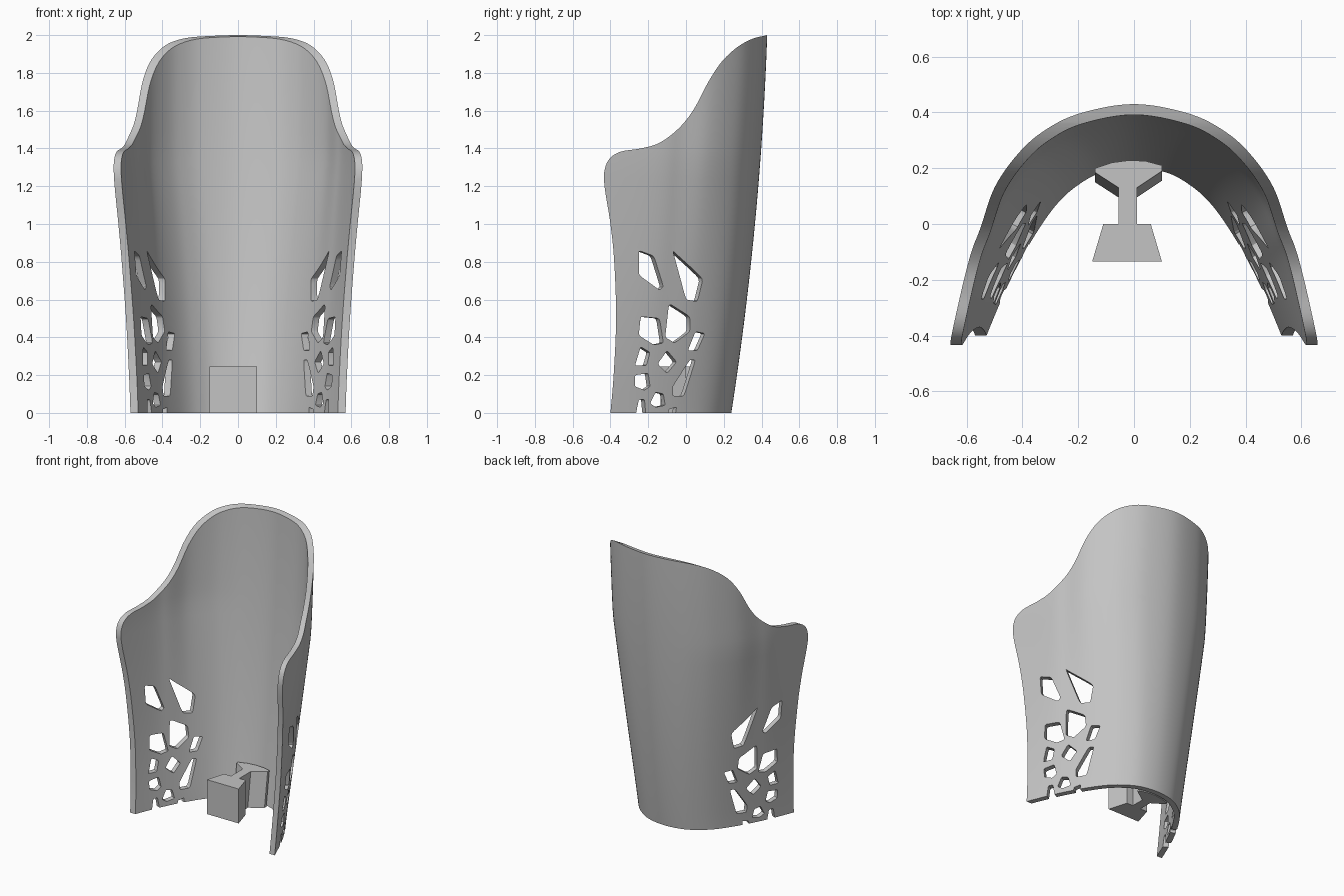
import bpy, bmesh, math
from mathutils import Vector

if "Cube" in bpy.data.objects:
    bpy.data.objects.remove(bpy.data.objects["Cube"])

THICKNESS = 0.038

grey = bpy.data.materials.new("light_grey")
grey.use_nodes = True
grey.diffuse_color = (0.55, 0.55, 0.55, 1)
grey.node_tree.nodes["Principled BSDF"].inputs["Base Color"].default_value = grey.diffuse_color


def spline(points, steps=6):
    """Smooth curve through 2D control points."""
    pts = [Vector(p) for p in points]
    pts = [2 * pts[0] - pts[1]] + pts + [2 * pts[-1] - pts[-2]]
    curve = []
    for a, b, c, d in zip(pts, pts[1:], pts[2:], pts[3:]):
        for i in range(steps):
            t = i / steps
            curve.append(b + 0.5 * t * (c - a + t * (2 * a - 5 * b + 4 * c - d
                                                     + t * (3 * (b - c) + d - a))))
    return curve + [pts[-2]]


def add_loft(bm, rings):
    """Closed solid through rings that have equal point counts."""
    loops = [[bm.verts.new(p) for p in ring] for ring in rings]
    for low, high in zip(loops, loops[1:]):
        for i in range(len(low)):
            bm.faces.new((low[i - 1], low[i], high[i], high[i - 1]))
    bm.faces.new(loops[0])
    bm.faces.new(loops[-1])


def make_object(name, lofts):
    bm = bmesh.new()
    for rings in lofts:
        add_loft(bm, rings)
    bmesh.ops.recalc_face_normals(bm, faces=bm.faces)
    mesh = bpy.data.meshes.new(name)
    bm.to_mesh(mesh)
    bm.free()
    mesh.materials.append(grey)
    obj = bpy.data.objects.new(name, mesh)
    bpy.context.collection.objects.link(obj)
    return obj


def activate(obj):
    bpy.ops.object.select_all(action='DESELECT')
    obj.select_set(True)
    bpy.context.view_layer.objects.active = obj


def cut(target, cutter, operation):
    cutter.hide_render = True
    activate(target)
    mod = target.modifiers.new("cut", 'BOOLEAN')
    mod.operation = operation
    mod.solver = 'EXACT'
    mod.object = cutter
    bpy.ops.object.modifier_apply(modifier=mod.name)
    bpy.data.objects.remove(cutter)


# Half sections of the shell, measured from the middle of its back
BOTTOM = [(0, 0), (.13, -.02), (.23, -.075), (.31, -.15),
          (.39, -.265), (.46, -.39), (.52, -.52), (.61, -.74)]
TOP = [(0, 0), (.2, -.035), (.33, -.1), (.42, -.18),
       (.5, -.29), (.55, -.42), (.6, -.56), (.69, -.95)]


def outer_section(z):
    t = min(1, max(0, z) / 1.35) ** 1.3
    back = Vector((0, .24 + .155 * z - .03 * z * z))
    half = [Vector(b).lerp(Vector(a), t) + back for b, a in zip(BOTTOM, TOP)]
    return spline([(-p.x, p.y) for p in half[:0:-1]] + half)


def shell_ring(z):
    outer = outer_section(z)
    inner = []
    for i, p in enumerate(outer):
        along = (outer[min(i + 1, len(outer) - 1)] - outer[max(i - 1, 0)]).normalized()
        inner.append(p + THICKNESS * Vector((along.y, -along.x)))
    return [(p.x, p.y, z) for p in outer + inner[::-1]]


def surface_point(y, z):
    """Point of the outer surface on the left side."""
    section = outer_section(z)
    half = section[len(section) // 2:]
    for a, b in zip(half, half[1:]):
        if a.y >= y >= b.y:
            return Vector((a.lerp(b, (a.y - y) / (a.y - b.y)).x, y, z))
    return Vector((half[-1].x, y, z))


# Curved shell
ROWS = 26
shell = make_object("curved_shell", [[shell_ring(-.05 + 2.1 * i / ROWS) for i in range(ROWS + 1)]])

# Side outline trims the front edges, the rounded ears and the sloping top
OUTLINE = [(-.40, 0), (-.383, .2), (-.37, .5), (-.38, .8), (-.4, 1), (-.43, 1.19),
           (-.432, 1.28), (-.405, 1.345), (-.345, 1.383), (-.24, 1.4), (-.14, 1.43),
           (-.04, 1.505), (.04, 1.605), (.12, 1.755), (.19, 1.86), (.27, 1.935),
           (.35, 1.98), (.43, 2)]
edge = [tuple(p) for p in spline(OUTLINE)] + [(.6, 2), (.6, 0)]
trim = make_object("trim_cutter", [[[(x, y, z) for y, z in edge] for x in (-1, 1)]])
cut(shell, trim, 'INTERSECT')

# Irregular openings low on both sides, as (y, z) corners
OPENINGS = [
    [(-.25, .86), (-.17, .83), (-.12, .67), (-.14, .65), (-.25, .73)],
    [(-.07, .86), (-.05, .84), (.09, .71), (.06, .59), (0, .6)],
    [(-.24, .51), (-.14, .5), (-.12, .37), (-.17, .36), (-.25, .41)],
    [(-.09, .58), (.02, .51), (.02, .43), (-.06, .37), (-.11, .4)],
    [(.05, .43), (.1, .42), (.06, .33), (.01, .33)],
    [(-.24, .35), (-.19, .32), (-.21, .25), (-.27, .25)],
    [(-.1, .33), (-.05, .27), (-.1, .21), (-.15, .26)],
    [(.02, .28), (.05, .28), (-.01, .09), (-.07, .09), (-.07, .14)],
    [(-.27, .2), (-.2, .21), (-.19, .14), (-.22, .12), (-.27, .14)],
    [(-.16, .11), (-.12, .1), (-.11, .04), (-.16, .03), (-.19, .05)],
    [(-.25, .07), (-.22, .07), (-.21, -.03), (-.27, -.03)],
    [(-.09, .02), (-.05, .03), (-.06, -.03), (-.1, -.03)],
]


def soften(corners):
    """Clip every corner with a short curve."""
    pts = [Vector(c) for c in corners]
    soft = []
    for i, p in enumerate(pts):
        a = p.lerp(pts[i - 1], .13)
        b = p.lerp(pts[(i + 1) % len(pts)], .13)
        soft += [a, (a + 2 * p + b) / 4, b]
    return soft


direction = Vector((math.cos(.5), math.sin(.5), 0))
lofts = []
for side in (-1, 1):
    for corners in OPENINGS:
        base = [surface_point(*p) for p in soften(corners)]
        rings = [[p + direction * reach for p in base] for reach in (-.13, .06)]
        lofts.append([[(side * p.x, p.y, p.z) for p in ring] for ring in rings])
cut(shell, make_object("opening_cutter", lofts), 'DIFFERENCE')

activate(shell)
bpy.ops.object.shade_smooth_by_angle(angle=math.radians(30))

# Mounting block: wedge, narrow stem and flared foot that leans with the shell
PLAN = [(-.15, -.135), (.1, -.135), (.06, 0), (.01, 0), (.01, .13), (.1, .19),
        (.1, .21), (.04, .226), (-.02, .228), (-.08, .22), (-.14, .2), (-.14, .185),
        (-.055, .13), (-.055, 0), (-.11, 0)]
foot = [(x, y - .035 if y > .05 else y, 0) for x, y in PLAN]
top = [(x, y, .245) for x, y in PLAN]
make_object("mounting_block", [[foot, top]])
